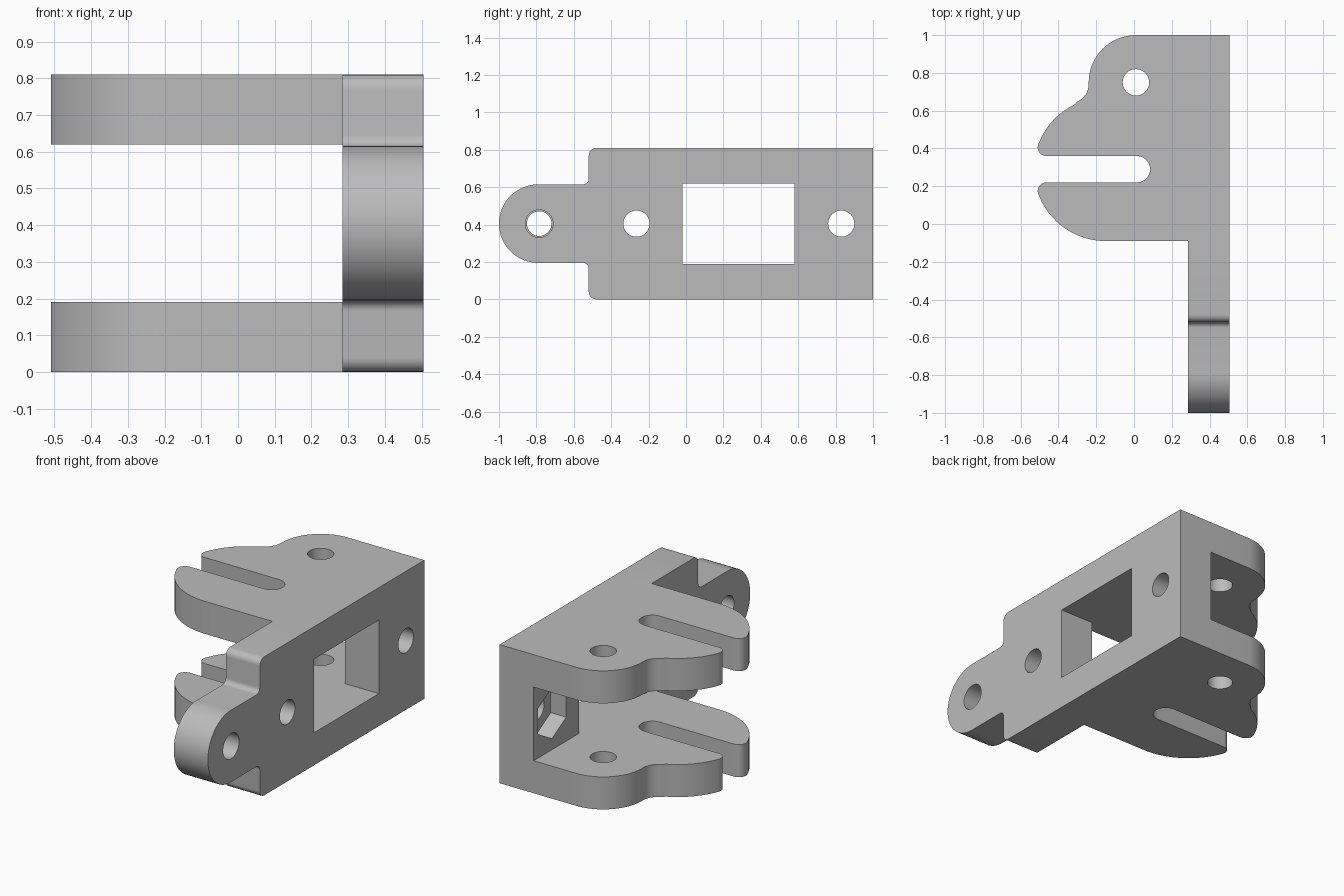
import bpy, bmesh
from math import cos, sin, pi, radians
from mathutils import Matrix

if "Cube" in bpy.data.objects:
    bpy.data.objects.remove(bpy.data.objects["Cube"], do_unlink=True)

X0, X1 = 0.285, 0.505          # mounting plate thickness
H, MID = 0.81, 0.405           # height and mid height
GAP = 0.215                    # half of the space between the arms

gray = bpy.data.materials.new("plain_gray")
gray.use_nodes = True
gray.diffuse_color = (0.5, 0.5, 0.5, 1)
gray.node_tree.nodes["Principled BSDF"].inputs["Base Color"].default_value = (0.5, 0.5, 0.5, 1)


def arc(cx, cy, r, a0, a1, n=10):
    return [(cx + r * cos(radians(a0 + (a1 - a0) * i / n)),
             cy + r * sin(radians(a0 + (a1 - a0) * i / n))) for i in range(n + 1)]


def prism(name, outline, start, depth, axis="Z"):
    """Extrude a closed outline: (x, y) along z, or (y, z) along x."""
    bm = bmesh.new()
    place = (lambda a, b: (a, b, start)) if axis == "Z" else (lambda a, b: (start, a, b))
    face = bm.faces.new([bm.verts.new(place(a, b)) for a, b in outline])
    out = bmesh.ops.extrude_face_region(bm, geom=[face])
    move = (0, 0, depth) if axis == "Z" else (depth, 0, 0)
    bmesh.ops.translate(bm, vec=move, verts=[v for v in out["geom"] if isinstance(v, bmesh.types.BMVert)])
    bmesh.ops.recalc_face_normals(bm, faces=bm.faces)
    mesh = bpy.data.meshes.new(name)
    bm.to_mesh(mesh)
    bm.free()
    mesh.materials.append(gray)
    obj = bpy.data.objects.new(name, mesh)
    bpy.context.collection.objects.link(obj)
    return obj


def combine(target, other, operation):
    mod = target.modifiers.new(other.name, "BOOLEAN")
    mod.operation, mod.solver, mod.object = operation, "EXACT", other
    bpy.context.view_layer.objects.active = target
    bpy.ops.object.modifier_apply(modifier=mod.name)
    bpy.data.objects.remove(other, do_unlink=True)


def circle(cx, cy, r, n=32):
    return arc(cx, cy, r, 0, 360, n)[:-1]


# Mounting plate: upper half of the side outline, mirrored to the lower half
upper = (arc(-0.79, MID, 0.21, 180, 90, 16)
         + arc(-0.55, MID + 0.24, 0.03, 270, 360, 6)
         + arc(-0.48, H - 0.04, 0.04, 180, 90, 6)
         + [(1, H)])
lower = [(y, H - z) for y, z in reversed(upper[1:])]
bracket = prism("bracket", upper + lower, X0, X1 - X0, "X")

# Forked arms, each with a rounded shoulder and a slot
arm_outline = ([(X1, 1)]
               + arc(0.01, 0.75, 0.25, 90, 180, 16)
               + arc(-0.34, 0.74, 0.1, 0, -67, 8)
               + arc(-0.15, 0.29, 0.38, 115, 158, 10)
               + arc(-0.465, 0.405, 0.045, 160, 270, 8)
               + arc(0.015, 0.29, 0.07, 90, -90, 14)
               + arc(-0.465, 0.175, 0.045, 90, 200, 8)
               + arc(-0.15, 0.29, 0.38, 202, 270, 14)
               + [(X1, -0.09)])
for name, z in (("lower_arm", 0), ("upper_arm", MID + GAP)):
    combine(bracket, prism(name, arm_outline, z, MID - GAP), "UNION")

# Window and vertical pivot hole
window = [(-0.02, MID - GAP), (0.58, MID - GAP), (0.58, MID + GAP), (-0.02, MID + GAP)]
combine(bracket, prism("window_cutter", window, X0 - 0.1, 0.5, "X"), "DIFFERENCE")
combine(bracket, prism("pivot_cutter", circle(0.01, 0.75, 0.07), -0.1, 1), "DIFFERENCE")

# Screw holes with hexagonal nut pockets on the inner side
for y in (-0.265, 0.83):
    combine(bracket, prism("screw_cutter", circle(y, MID, 0.07), X0 - 0.1, 0.5, "X"), "DIFFERENCE")
    hexagon = arc(y, MID, 0.15, 30, 390, 6)[:-1]
    combine(bracket, prism("nut_cutter", hexagon, X0 - 0.1, 0.2, "X"), "DIFFERENCE")

# Stepped hole in the rounded tongue
combine(bracket, prism("tongue_cutter", circle(-0.785, MID, 0.066), X0 - 0.1, 0.5, "X"), "DIFFERENCE")
combine(bracket, prism("tongue_step_cutter", circle(-0.785, MID, 0.074), X1 - 0.1, 0.2, "X"), "DIFFERENCE")

bpy.ops.object.select_all(action="DESELECT")
bracket.select_set(True)
bpy.context.view_layer.objects.active = bracket
bpy.ops.object.shade_smooth_by_angle(angle=radians(30))
